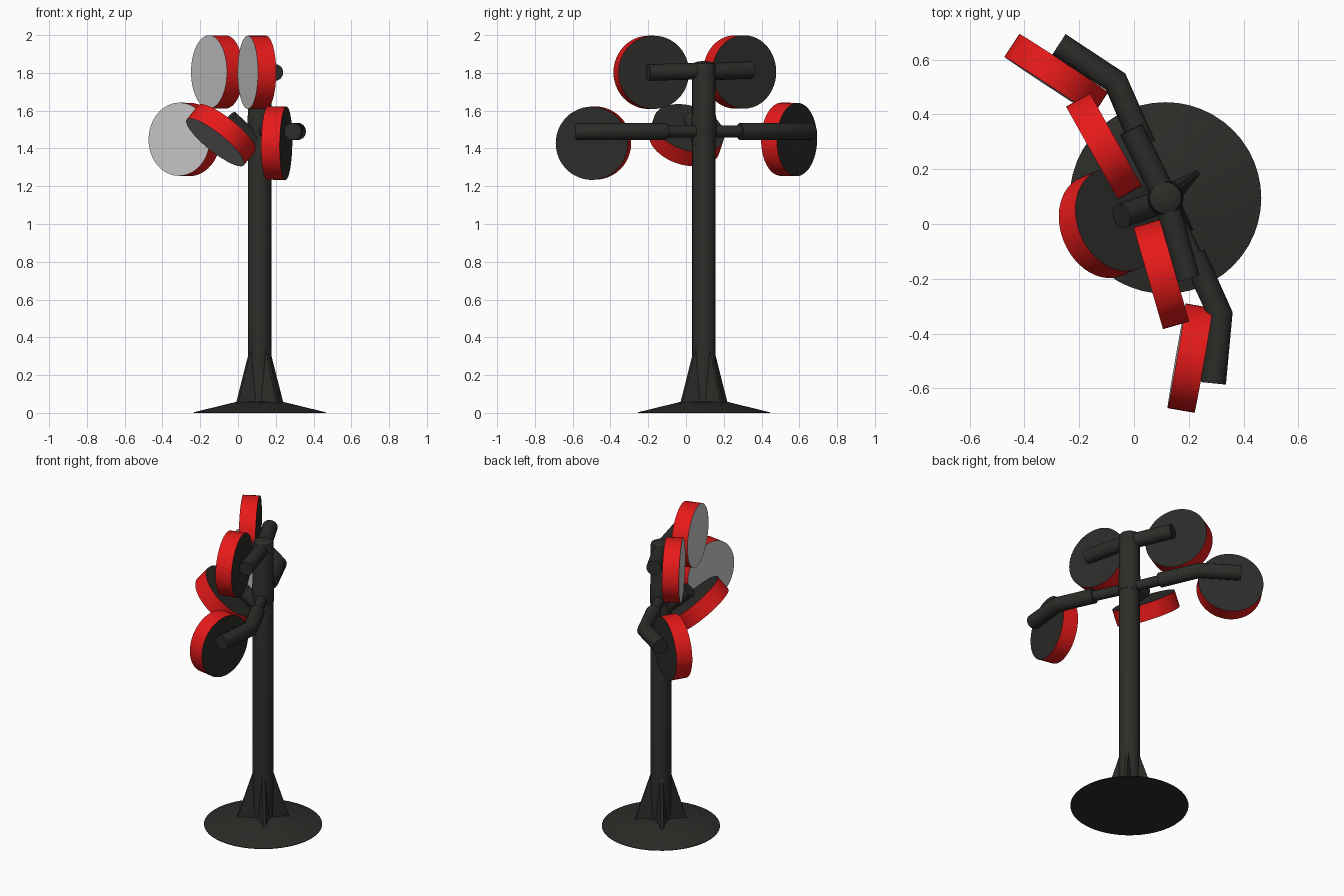
import bpy, bmesh, math
from mathutils import Vector

if "Cube" in bpy.data.objects:
    bpy.data.objects.remove(bpy.data.objects["Cube"])

PX, PY = 0.115, 0.095  # post axis


def material(name, rgb):
    m = bpy.data.materials.new(name)
    m.diffuse_color = (*rgb, 1)
    m.use_nodes = True
    m.node_tree.nodes["Principled BSDF"].inputs["Base Color"].default_value = m.diffuse_color
    return m


BLACK = material("black_metal", (0.025, 0.025, 0.022))
RED = material("red_rim", (0.8, 0.01, 0.01))
WHITE = material("lens_grey", (0.75, 0.75, 0.75))


def finish(bm, name, mats, angle=35):
    bmesh.ops.recalc_face_normals(bm, faces=bm.faces)
    me = bpy.data.meshes.new(name)
    bm.to_mesh(me)
    bm.free()
    ob = bpy.data.objects.new(name, me)
    bpy.context.collection.objects.link(ob)
    for m in mats:
        me.materials.append(m)
    bpy.ops.object.select_all(action='DESELECT')
    ob.select_set(True)
    bpy.context.view_layer.objects.active = ob
    bpy.ops.object.shade_smooth_by_angle(angle=math.radians(angle))
    return ob


def lathe(name, profile, sides=48):
    """Spin (radius, z) points around the post axis."""
    bm = bmesh.new()
    rings = []
    for r, z in profile:
        rings.append([bm.verts.new((PX + r * math.cos(2 * math.pi * i / sides),
                                    PY + r * math.sin(2 * math.pi * i / sides), z))
                      for i in range(sides)])
    for a, b in zip(rings, rings[1:]):
        for i in range(sides):
            j = (i + 1) % sides
            bm.faces.new((a[i], a[j], b[j], b[i]))
    bm.faces.new(rings[0])
    bm.faces.new(rings[-1])
    return finish(bm, name, [BLACK])


def rod(name, points, radius):
    """Round tube through the points, mitred at bends, closed ends."""
    cu = bpy.data.curves.new(name, 'CURVE')
    cu.dimensions = '3D'
    cu.bevel_depth = radius
    cu.bevel_resolution = 6
    cu.use_fill_caps = True
    sp = cu.splines.new('POLY')
    sp.points.add(len(points) - 1)
    for p, co in zip(sp.points, points):
        p.co = (*co, 1)
    ob = bpy.data.objects.new(name, cu)
    bpy.context.collection.objects.link(ob)
    cu.materials.append(BLACK)
    bpy.ops.object.select_all(action='DESELECT')
    ob.select_set(True)
    bpy.context.view_layer.objects.active = ob
    bpy.ops.object.convert(target='MESH')
    bpy.ops.object.shade_smooth_by_angle(angle=math.radians(35))


def lamp(name, center, facing):
    """Thick disc: pale front face, red rim, black back."""
    bm = bmesh.new()
    bmesh.ops.create_cone(bm, cap_ends=True, segments=48, radius1=0.194, radius2=0.194, depth=0.1)
    bm.normal_update()
    for f in bm.faces:
        f.material_index = 1 if f.normal.z > 0.9 else 2 if f.normal.z < -0.9 else 0
    ob = finish(bm, name, [RED, WHITE, BLACK])
    ob.location = center
    ob.rotation_mode = 'QUATERNION'
    ob.rotation_quaternion = Vector(facing).to_track_quat('Z', 'Y')


# base disc, post with rounded cap, arm collar
lathe("base", [(0.35, 0), (0.35, 0.003), (0.125, 0.058), (0.06, 0.06)])
lathe("post", [(0.062, 0.03), (0.062, 1.835), (0.057, 1.85), (0.042, 1.858), (0.015, 1.862)])
lathe("collar", [(0.064, 1.46), (0.066, 1.47), (0.066, 1.56), (0.062, 1.58)])

# four triangular gussets
for k in range(4):
    a = math.radians(38 + 90 * k)
    u = Vector((math.cos(a), math.sin(a), 0))
    v = Vector((-u.y, u.x, 0))
    bm = bmesh.new()
    sides = []
    for s in (-1, 1):
        sides.append([bm.verts.new(Vector((PX, PY, z)) + u * r + v * s * w)
                      for r, z, w in ((0.03, 0.045, 0.04), (0.155, 0.045, 0.008),
                                      (0.062, 0.335, 0.008), (0.03, 0.335, 0.04))])
    bm.faces.new(sides[0])
    bm.faces.new(sides[1])
    for i in range(4):
        j = (i + 1) % 4
        bm.faces.new((sides[0][i], sides[0][j], sides[1][j], sides[1][i]))
    finish(bm, f"gusset_{k + 1}", [BLACK])

# upper arms, parallel to their lamps
rod("upper_arm_back", [(PX, PY, 1.805), (-0.01, 0.345, 1.815)], 0.046)
rod("upper_arm_front", [(PX, PY, 1.81), (0.197, -0.2, 1.802)], 0.044)

# lower cross rod with thicker bent sleeves
Z = 1.49
rod("lower_cross_rod", [(-0.04, 0.46, Z), (PX, PY, Z), (0.31, -0.31, Z)], 0.032)
rod("lower_arm_back", [(0.035, 0.285, Z), (-0.067, 0.52, Z), (-0.275, 0.655, Z)], 0.046)
rod("lower_arm_front", [(0.215, -0.11, Z), (0.315, -0.33, Z), (0.29, -0.582, Z)], 0.046)

# tilted arm of the middle lamp
rod("middle_arm", [(-0.045, 0.03, 1.56), (0.095, 0.08, 1.43)], 0.045)

# five lamps
lamp("upper_lamp_back", (-0.11, 0.284, 1.805), (-0.873, -0.49, 0))
lamp("upper_lamp_front", (0.1, -0.184, 1.803), (-0.96, -0.278, 0))
lamp("lower_lamp_back", (-0.284, 0.546, 1.448), (-0.55, -0.836, 0.015))
lamp("lower_lamp_front", (0.205, -0.49, 1.428), (-0.985, 0.172, 0.015))
lamp("middle_lamp", (-0.09, 0.003, 1.47), (-0.6, -0.25, -0.75))
